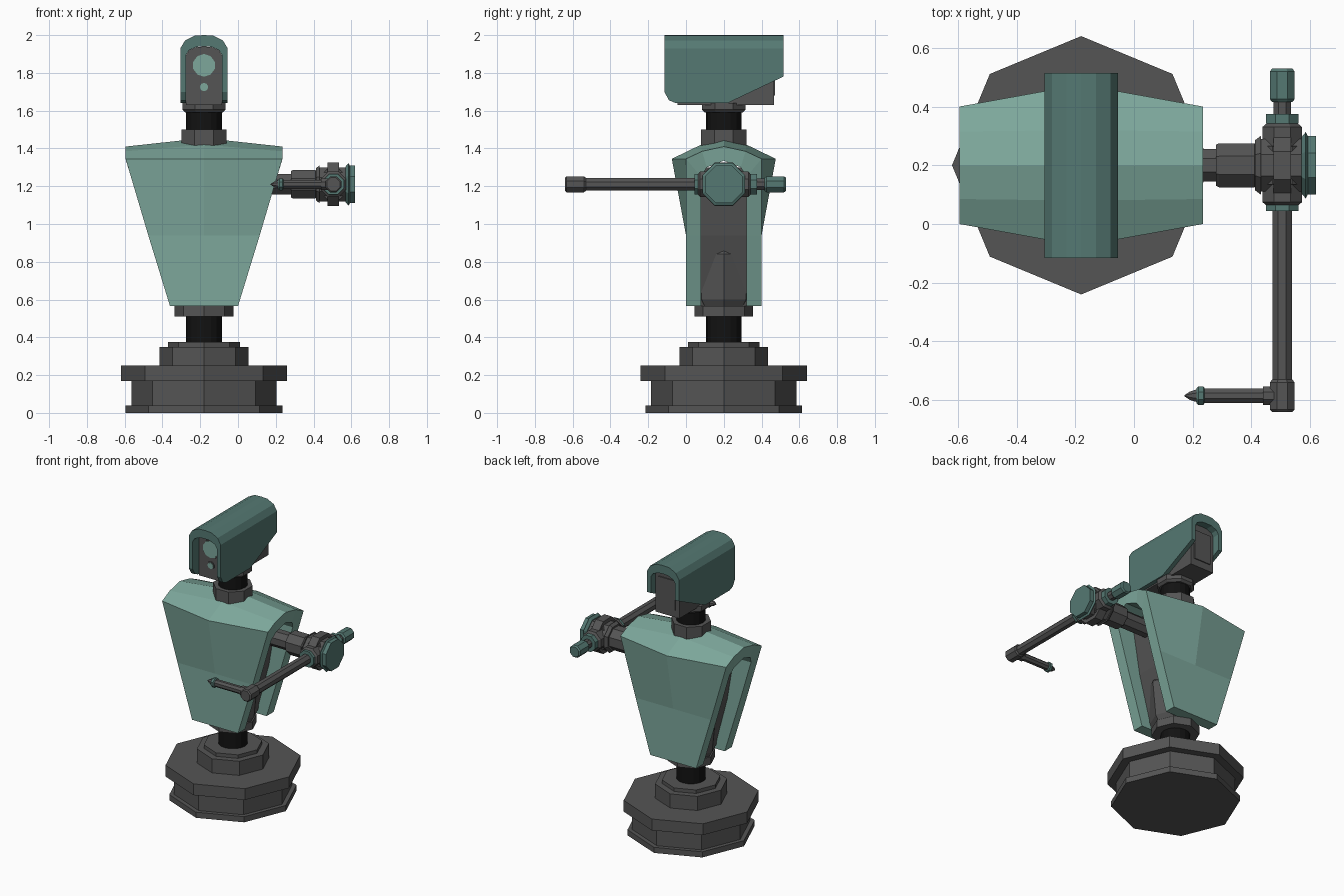
import bpy
from math import sin, cos, pi
from mathutils import Vector

if "Cube" in bpy.data.objects:
    bpy.data.objects.remove(bpy.data.objects["Cube"], do_unlink=True)


def material(name, rgb):
    m = bpy.data.materials.new(name)
    m.use_nodes = True
    m.diffuse_color = (*rgb, 1)
    m.node_tree.nodes["Principled BSDF"].inputs["Base Color"].default_value = (*rgb, 1)
    return m


PALE = material("pale green", (0.205, 0.39, 0.33))
TEAL = material("deep green", (0.09, 0.19, 0.17))
GREY = material("dark grey", (0.09, 0.09, 0.09))
BLACK = material("black rubber", (0.006, 0.006, 0.006))

CX, CY = -0.18, 0.2        # body axis
ARM_X, ARM_Z = 0.505, 1.21  # forearm axis


def build(name, verts, faces, mat):
    mesh = bpy.data.meshes.new(name)
    mesh.from_pydata(verts, [], faces)
    mesh.materials.append(mat)
    ob = bpy.data.objects.new(name, mesh)
    bpy.context.collection.objects.link(ob)
    # consistent outward normals
    bpy.context.view_layer.objects.active = ob
    ob.select_set(True)
    bpy.ops.object.mode_set(mode='EDIT')
    bpy.ops.mesh.select_all(action='SELECT')
    bpy.ops.mesh.normals_make_consistent(inside=False)
    bpy.ops.object.mode_set(mode='OBJECT')
    ob.select_set(False)
    return ob


def lathe(name, axis, origin, profile, mat, sides=8, flat=False):
    """Turn (position, radius) pairs about an axis; flat puts sides on the axes."""
    k = "xyz".index(axis)
    verts = []
    for pos, r in profile:
        if flat:
            r /= cos(pi / sides)
        for i in range(sides):
            a = 2 * pi * (i + 0.5 * flat) / sides
            v = Vector(origin)
            v[k] = pos
            v[(k + 1) % 3] += r * cos(a)
            v[(k + 2) % 3] += r * sin(a)
            verts.append(v)
    faces = [[j * sides + i, j * sides + (i + 1) % sides,
              (j + 1) * sides + (i + 1) % sides, (j + 1) * sides + i]
             for j in range(len(profile) - 1) for i in range(sides)]
    last = (len(profile) - 1) * sides
    faces += [list(range(sides)), list(range(last, last + sides))]
    return build(name, verts, faces, mat)


def sweep(name, rings, mat, strip=False):
    """Bridge closed rings; a strip ring is an outer line plus a reversed inner one."""
    n = len(rings[0])
    verts = [v for ring in rings for v in ring]
    faces = [[j * n + i, j * n + (i + 1) % n, (j + 1) * n + (i + 1) % n, (j + 1) * n + i]
             for j in range(len(rings) - 1) for i in range(n)]
    for base in (0, (len(rings) - 1) * n):
        if strip:
            faces += [[base + i, base + i + 1, base + n - 2 - i, base + n - 1 - i]
                      for i in range(n // 2 - 1)]
        else:
            faces.append([base + i for i in range(n)])
    return build(name, verts, faces, mat)


def mirrored(half):
    """Complete a half profile whose last point lies on the centre line."""
    return half + [(-p[0], *p[1:]) for p in reversed(half[:-1])]


# Stepped base and flexible waist
AXIS = (CX, CY, 0)
lathe("base", "z", AXIS, [(0, .415), (.04, .415), (.04, .385), (.17, .385),
                          (.17, .44), (.25, .44)], GREY)
lathe("base_turret", "z", AXIS, [(.25, .235), (.35, .235), (.35, .19), (.375, .19)], GREY)
lathe("waist_joint", "z", AXIS, [(.37, .095), (.52, .095)], BLACK, 16)
lathe("waist_collar", "z", AXIS, [(.51, .155), (.565, .155)], GREY)

# Inner frame between the two chest plates
lathe("lower_spine", "z", AXIS, [(.56, .14), (.6, .165), (.84, .19), (.9, .15)], GREY)
frame = [(.565, .1), (.94, .2), (1.3, .26)]
sweep("chest_frame", [[(CX + sx * w, CY + sy * .12, z)
                       for sx, sy in ((-1, -1), (1, -1), (1, 1), (-1, 1))]
                      for z, w in frame], GREY)

# Folded chest shell: y, centre z, half width, bulge outwards, end drop
outer = mirrored([(-.2, .565, .18, 0, 0), (-.2, .94, .295, 0, 0), (-.2, 1.345, .415, .075, 0),
                  (-.115, 1.42, .415, .005, .035), (0, 1.455, .415, 0, .045)])
inner = mirrored([(-.12, .565, .18, 0, 0), (-.12, .94, .295, 0, 0), (-.12, 1.25, .386, 0, 0),
                  (-.09, 1.3, .402, 0, 0), (0, 1.335, .413, 0, 0)])
rings = []
for side in (-1, 0, 1):
    mid = side == 0
    rings.append([(CX + side * w, CY + y + (mid * bulge if y > 0 else -mid * bulge),
                   z - (not mid) * drop)
                  for y, z, w, bulge, drop in outer + inner[::-1]])
sweep("chest_shell", rings, PALE, strip=True)

# Neck
lathe("neck_collar", "z", AXIS, [(1.4, .12), (1.5, .12)], GREY, flat=True)
lathe("neck_joint", "z", AXIS, [(1.49, .095), (1.61, .095)], BLACK, 16)
lathe("head_mount", "z", AXIS, [(1.59, .1), (1.605, .115), (1.64, .115)], GREY, flat=True)

# Head: open-ended hood over a dark housing
hood_out = mirrored([(-.125, 0), (-.125, 1.93), (-.1, 1.972), (-.05, 1.997), (0, 2.0)])
hood_in = mirrored([(-.095, 0), (-.095, 1.895), (-.08, 1.92), (-.04, 1.938), (0, 1.94)])
rims = [(-.115, 1.7), (-.09, 1.655), (-.055, 1.64), (.22, 1.64), (.515, 1.78)]
sweep("head_hood", [[(CX + x, y, z or rim) for x, z in hood_out + hood_in[::-1]]
                    for y, rim in rims], TEAL, strip=True)
housing = mirrored([(-.094, 1.63), (-.094, 1.895), (-.08, 1.92), (-.04, 1.937), (0, 1.939)])
sweep("head_housing", [[(CX + x, y, z) for x, z in housing] for y in (-.045, .465)], GREY)
sweep("rear_panel", [[(CX + x, y, z) for x, z in
                      ((-.065, 1.68), (.065, 1.68), (.065, 1.89), (-.065, 1.89))]
                     for y in (.464, .472)], GREY)
for name, z, r in (("main_lens", 1.84, .06), ("small_lens", 1.725, .022)):
    lathe(name + "_rim", "y", (CX, 0, z), [(-.04, r + .006), (-.05, r + .006)], GREY, 10)
    lathe(name, "y", (CX, 0, z), [(-.045, r), (-.053, r)], PALE, 10)

# Shoulder and arm hub
SHOULDER = (0, CY, ARM_Z)
lathe("shoulder", "x", SHOULDER, [(.0, .055), (.28, .055), (.28, .07), (.29, .075),
                                  (.41, .075), (.415, .07), (.45, .07)], GREY, flat=True)
lathe("hub_ring", "x", SHOULDER, [(.43, .09), (.475, .09), (.475, .115), (.535, .115),
                                  (.535, .09), (.58, .09)], GREY, flat=True)
lathe("hub_inner_flange", "x", SHOULDER, [(.412, .085), (.432, .1)], GREY, flat=True)
lathe("hub_cap", "x", SHOULDER, [(.57, .095), (.585, .113), (.592, .1), (.62, .1)],
      TEAL, flat=True)
FOREARM = (ARM_X, 0, ARM_Z)
lathe("hub_barrel", "y", FOREARM, [(.06, .05), (.075, .068), (.135, .068), (.135, .08), (.265, .08),
                                   (.265, .068), (.33, .068), (.345, .05)], GREY, flat=True)
for name, a, b in (("front_hub_band", .045, .066), ("rear_hub_band", .342, .375)):
    lathe(name, "y", FOREARM, [(a, .055), (b, .055)], TEAL, flat=True)

# Forearm with counterweight and elbow
lathe("forearm", "y", FOREARM, [(-.54, .033), (.05, .033)], GREY, flat=True)
lathe("weight_stem", "y", FOREARM, [(.37, .03), (.43, .03)], GREY, flat=True)
lathe("counterweight", "y", FOREARM, [(.415, .034), (.425, .042), (.52, .042), (.53, .034)],
      TEAL, flat=True)
lathe("elbow", "y", FOREARM, [(-.64, .035), (-.632, .042), (-.54, .042), (-.53, .035)],
      GREY, flat=True)

# Pointer finger
FINGER = (0, -.585, ARM_Z)
lathe("finger", "x", FINGER, [(.235, .024), (.44, .024), (.44, .031), (.48, .031)],
      GREY, flat=True)
lathe("finger_ring", "x", FINGER, [(.213, .025), (.219, .032), (.236, .032), (.241, .025)],
      TEAL, flat=True)
lathe("finger_tip", "x", FINGER, [(.172, .002), (.19, .014), (.215, .022)], GREY, flat=True)
